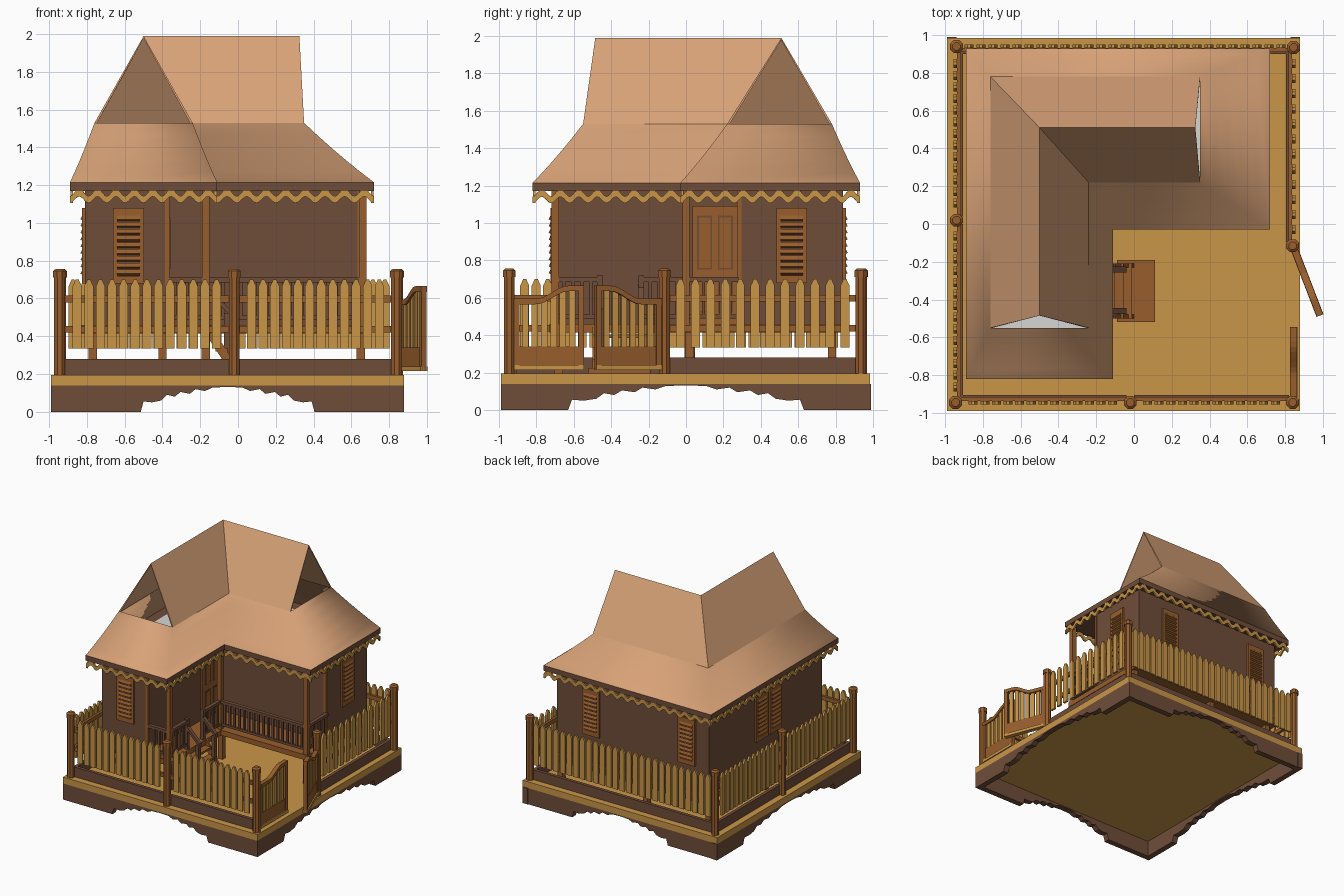
import bpy, bmesh, math
from mathutils import Matrix, Vector

if "Cube" in bpy.data.objects:
    bpy.data.objects.remove(bpy.data.objects["Cube"])


def mat(name, r, g, b):
    m = bpy.data.materials.new(name)
    m.diffuse_color = [((c / 255 + .055) / 1.055) ** 2.4 for c in (r, g, b)] + [1]
    m.use_nodes = True
    m.node_tree.nodes["Principled BSDF"].inputs["Base Color"].default_value = m.diffuse_color
    return m


TAN = mat("roof_tan", 216, 162, 119)
GOLD = mat("golden_wood", 202, 150, 72)
DARK = mat("dark_brown", 112, 77, 57)
ORANGE = mat("orange_wood", 152, 94, 45)
GREY = mat("ceiling_grey", 214, 214, 212)
I = Matrix.Identity(4)


def frame(x, y, deg):
    """Local frame: +x runs along the side, -y points outward."""
    return Matrix.Translation((x, y, 0)) @ Matrix.Rotation(math.radians(deg), 4, 'Z')


def box(bm, x0, x1, y0, y1, z0, z1, M=I, tilt=0):
    c = Matrix.Translation(((x0 + x1) / 2, (y0 + y1) / 2, (z0 + z1) / 2))
    S = Matrix.Diagonal((x1 - x0, y1 - y0, z1 - z0, 1))
    bmesh.ops.create_cube(bm, size=1, matrix=M @ c @ Matrix.Rotation(tilt, 4, 'X') @ S)


def prism(bm, a, b):
    """Close two matching outlines into a solid."""
    va, vb = [bm.verts.new(p) for p in a], [bm.verts.new(p) for p in b]
    bm.faces.new(va)
    bm.faces.new(vb[::-1])
    for i in range(len(a)):
        j = (i + 1) % len(a)
        bm.faces.new((va[i], vb[i], vb[j], va[j]))


def panel(bm, pts, y0, y1, M=I):
    prism(bm, [M @ Vector((x, y0, z)) for x, z in pts], [M @ Vector((x, y1, z)) for x, z in pts])


def plan(bm, pts, z0, z1):
    prism(bm, [(x, y, z0) for x, y in pts], [(x, y, z1) for x, y in pts])


def column(bm, x, y, r, z0, z1, r2=None):
    bmesh.ops.create_cone(bm, cap_ends=True, segments=8, radius1=r, radius2=r if r2 is None else r2, depth=z1 - z0,
                          matrix=Matrix.Translation((x, y, (z0 + z1) / 2)) @ Matrix.Rotation(math.pi / 8, 4, 'Z'))


def finish(bm, name, m, smooth=False, recalc=True):
    if recalc:
        bmesh.ops.recalc_face_normals(bm, faces=bm.faces)
    for f in bm.faces:
        f.smooth = smooth
    me = bpy.data.meshes.new(name)
    bm.to_mesh(me)
    bm.free()
    me.materials.append(m)
    ob = bpy.data.objects.new(name, me)
    bpy.context.collection.objects.link(ob)
    return ob


def ell(x0, xm, x1, y0, ym, y1):
    return [(x0, y0), (xm, y0), (xm, ym), (x1, ym), (x1, y1), (x0, y1)]


# Base: floor slab and skirt boards with a scalloped arch
bm = bmesh.new()
box(bm, -.99, .88, -.99, .985, .14, .195)
finish(bm, "yard_floor", GOLD)
half = [(.46, 0), (.445, .055), (.40, .05), (.35, .06), (.32, .09), (.28, .08), (.25, .105), (.2, .095),
        (.17, .12), (.12, .11), (.08, .128), (0, .132)]
bm = bmesh.new()
for x, y, a, L, s in ((-.055, -.99, 0, .935, 1), (.88, 0, 90, .99, 1.37),
                      (-.055, .985, 180, .935, 1), (-.99, 0, 270, .99, 1.37)):
    arch = [(-u * s, z) for u, z in half] + [(u * s, z) for u, z in half[-2::-1]]
    panel(bm, [(-L, 0)] + arch + [(L, 0), (L, .14), (-L, .14)], 0, .05, frame(x, y, a))
finish(bm, "base_skirt", DARK)

# Fence: posts, boards, rails and pointed pickets
bm = bmesh.new()
for x, y in ((-.945, -.945), (-.02, -.945), (.84, -.945), (.84, -.115), (.845, .935), (-.94, .94), (-.94, .02)):
    column(bm, x, y, .031, .19, .72)
    column(bm, x, y, .037, .71, .745)
    column(bm, x, y, .037, .745, .757, .022)
finish(bm, "fence_posts", ORANGE)
boards, rails, pickets = bmesh.new(), bmesh.new(), bmesh.new()
for x, y, a, L, step in ((-.945, -.945, 0, .925, .0615), (-.02, -.945, 0, .86, .0615), (.845, -.115, 90, 1.05, .08),
                         (.845, .94, 180, 1.785, .0635), (-.945, .94, 270, .92, .0615), (-.945, .02, 270, .965, .0615)):
    M = frame(x, y, a)
    box(boards, .02, L - .02, .012, .04, .19, .28, M)
    for z in (.42, .58):
        box(rails, .02, L - .02, .008, .028, z, z + .035, M)
    n = int((L - .07) / step)
    for i in range(n):
        u, w = L / 2 + (i - (n - 1) / 2) * step, .024
        panel(pickets, [(u - w, .335), (u + w, .335), (u + w, .665), (u + .008, .7), (u - .008, .7), (u - w, .665)],
              -.01, .008, M)
finish(boards, "fence_bottom_boards", DARK)
finish(rails, "fence_rails", ORANGE)
finish(pickets, "fence_pickets", GOLD)


# Gate: two leaves with swept top rails, one standing open
def sweep(u):
    t = min(max((u - .12) / .17, 0), 1)
    return .565 + .07 * t * t * (3 - 2 * t)


wood, slats = bmesh.new(), bmesh.new()
L = .375
for M in (frame(.845, -.92, 90), frame(.85, -.135, -68.9)):
    us = [L * i / 14 for i in range(15)]
    panel(wood, [(u, sweep(u)) for u in us] + [(u, sweep(u) + .03) for u in us[::-1]], -.018, .018, M)
    box(wood, 0, .03, -.015, .015, .22, .58, M)
    box(wood, L - .03, L, -.015, .015, .22, .65, M)
    box(wood, .02, L - .02, -.01, .01, .24, .34, M)
    box(slats, 0, L, -.02, .02, .215, .24, M)
    for i in range(6):
        u = .062 + i * .05
        box(slats, u - .017, u + .017, -.007, .007, .33, sweep(u) + .01, M)
finish(wood, "gate_frames", ORANGE)
finish(slats, "gate_slats", GOLD)

# House on short piers: raised floor, walls
bm = bmesh.new()
for x, y in ((-.77, -.68), (-.4, -.68), (-.17, -.68), (-.77, .02), (-.17, .02), (.65, .02), (-.77, .78), (-.17, .78),
             (.65, .78)):
    box(bm, x - .022, x + .022, y - .022, y + .022, .19, .43)
finish(bm, "piers", ORANGE)
bm = bmesh.new()
plan(bm, ell(-.83, -.145, .685, -.73, -.025, .86), .415, .46)
finish(bm, "house_floor", ORANGE)
bm = bmesh.new()
plan(bm, ell(-.81, -.38, .65, -.71, .28, .84), .46, 1.18)
finish(bm, "walls", DARK)

# Porch posts and corner trims
bm = bmesh.new()
for x, y in ((-.17, -.7), (-.17, 0), (.66, 0)):
    box(bm, x - .02, x + .02, y - .02, y + .02, .46, 1.18)
for x, y in ((-.375, -.705), (.645, .285)):
    box(bm, x - .012, x + .012, y - .012, y + .012, .46, 1.18)
finish(bm, "porch_posts", ORANGE)

# Porch railings, with an opening at the steps
bm = bmesh.new()
for x, y, a, L in ((-.37, -.7, 0, .2), (-.17, -.7, 90, .24), (-.17, -.24, 90, .24), (-.17, 0, 0, .83),
                   (.66, 0, 90, .28)):
    M = frame(x, y, a)
    box(bm, 0, L, -.016, .016, .685, .71, M)
    box(bm, 0, L, -.01, .01, .49, .51, M)
    n = round(L / .045)
    for i in range(1, n):
        box(bm, L * i / n - .009, L * i / n + .009, -.008, .008, .5, .69, M)
# stair newels and sloping handrails
for y in (-.46, -.24):
    box(bm, -.185, -.155, y - .015, y + .015, .46, .72)
    box(bm, -.075, -.045, y - .015, y + .015, .2, .52)
    panel(bm, [(-.17, .64), (-.04, .51), (-.04, .54), (-.17, .67)], y - .016, y + .016)
finish(bm, "porch_railing", DARK)

# Steps with a landing board
bm = bmesh.new()
box(bm, -.09, .11, -.52, -.19, .195, .225)
for y in (-.5, -.23):
    panel(bm, [(-.19, .44), (-.03, .195), (.02, .195), (-.145, .46)], y, y + .02)
for i in range(3):
    x, z = -.135 + i * .045, .385 - i * .065
    box(bm, x - .03, x + .035, -.5, -.21, z, z + .018)
finish(bm, "steps", ORANGE)

# Louvred shutters on all outer walls
back, louvres = bmesh.new(), bmesh.new()
for x, y, a in ((-.58, -.71, 0), (.65, .565, 90), (.32, .84, 180), (-.6, .84, 180), (-.81, .13, 270), (-.81, -.06, 270)):
    M = frame(x, y, a)
    box(back, -.07, .07, -.004, .004, .69, 1.07, M)
    for s in (-1, 1):
        box(louvres, s * .07 - .012, s * .07 + .012, -.015, .005, .68, 1.08, M)
    for z in (.68, 1.04):
        box(louvres, -.07, .07, -.015, .005, z, z + .04, M)
    for i in range(9):
        z = .738 + i * .036
        box(louvres, -.06, .06, -.02, .0, z - .012, z + .012, M, math.radians(-25))
finish(back, "shutter_backs", DARK)
finish(louvres, "shutters", ORANGE)

# Panelled front door inside the porch
bm, grooves = bmesh.new(), bmesh.new()
M = frame(-.38, .155, 90)
box(bm, -.12, .12, -.015, 0, .46, 1.09, M)
for u in (-.055, .055):
    for z0, z1 in ((.52, .7), (.75, 1.04)):
        box(grooves, u - .04, u + .04, -.018, -.014, z0, z1, M)
        box(bm, u - .031, u + .031, -.022, -.014, z0 + .01, z1 - .01, M)
finish(bm, "door", ORANGE)
finish(grooves, "door_grooves", DARK)

# Eaves board and ceiling
eave = ell(-.89, -.11, .72, -.82, -.03, .93)
bm = bmesh.new()
plan(bm, eave, 1.17, 1.215)
finish(bm, "eaves_board", DARK)
bm = bmesh.new()
plan(bm, ell(-.8, -.2, .6, -.7, .08, .82), 1.21, 1.219)
finish(bm, "ceiling", GREY)

# Scalloped trim hanging along every eave
bm = bmesh.new()
for i, (x, y) in enumerate(eave):
    d = Vector(eave[(i + 1) % 6]) - Vector((x, y))
    L = d.length
    M = frame(x, y, math.degrees(math.atan2(d.y, d.x)))
    n = round(L / .1)
    k = n * 10
    low, top = [], []
    for j in range(k + 1):
        w = math.cos(2 * math.pi * n * j / k)
        low.append((L * j / k, 1.123 - .017 * w))
        top.append((L * j / k, min(1.172, 1.162 - .02 * w)))
    panel(bm, low + top[::-1], .002, .016, M)
finish(bm, "eaves_trim", GOLD)

# Lower roof: sweep from the eaves to the upper ring
ring = ell(-.76, -.24, .35, -.55, .22, .78)
bm = bmesh.new()
rows = []
for k in range(6):
    t = k / 5
    z = 1.215 + .315 * (t - .12 * t * (1 - t))
    rows.append([bm.verts.new((a[0] + (b[0] - a[0]) * t, a[1] + (b[1] - a[1]) * t, z)) for a, b in zip(eave, ring)])
for r, s in zip(rows, rows[1:]):
    for i in range(6):
        j = (i + 1) % 6
        bm.faces.new((r[i], r[j], s[j], s[i]))
finish(bm, "lower_roof", TAN, smooth=True, recalc=False)

# Upper roof: L-shaped ridge with open gable ends
bm = bmesh.new()
v = [bm.verts.new((x, y, 1.53)) for x, y in ring]
ridge = [bm.verts.new(p) for p in ((-.5, -.485, 1.99), (-.5, .51, 1.99), (.325, .51, 1.99))]
for f in ((v[0], ridge[0], ridge[1], v[5]), (v[5], ridge[1], ridge[2], v[4]),
          (v[1], v[2], ridge[1], ridge[0]), (v[2], v[3], ridge[2], ridge[1])):
    bm.faces.new(f)
roof = finish(bm, "upper_roof", TAN, recalc=False)
mod = roof.modifiers.new("thickness", 'SOLIDIFY')
mod.thickness = .012
mod.offset = -1
